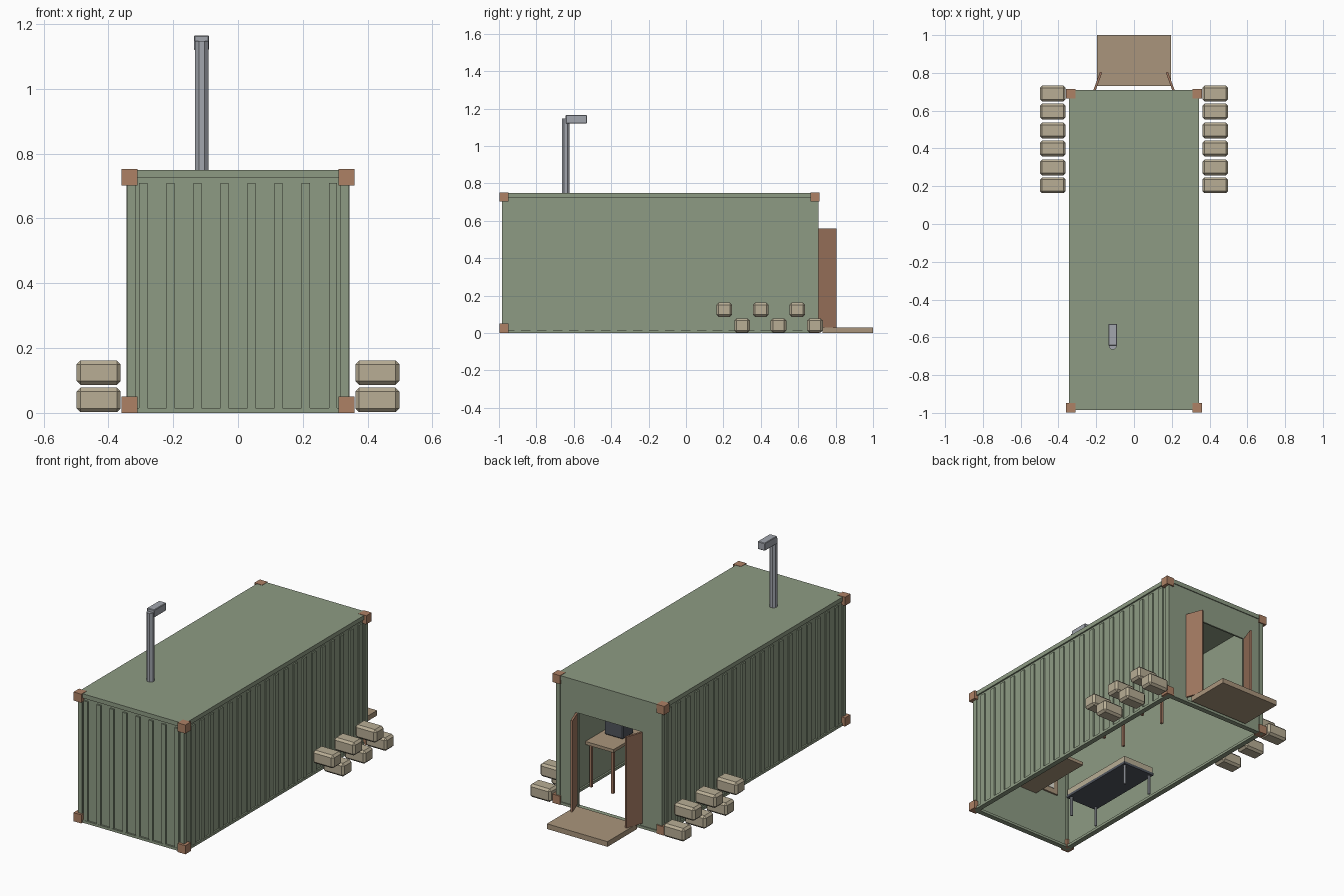
import bpy, bmesh, math
from mathutils import Matrix, Vector

if "Cube" in bpy.data.objects:
    bpy.data.objects.remove(bpy.data.objects["Cube"])


def mat(name, r, g, b):
    m = bpy.data.materials.new(name)
    m.diffuse_color = (r, g, b, 1)
    m.use_nodes = True
    m.node_tree.nodes["Principled BSDF"].inputs["Base Color"].default_value = m.diffuse_color
    return m


GREEN = mat("green_paint", 0.27, 0.33, 0.23)
RUST = mat("rust", 0.42, 0.22, 0.13)
WOOD = mat("wood", 0.40, 0.30, 0.20)
DOOR = mat("door_brown", 0.36, 0.19, 0.12)
SAND = mat("sand", 0.48, 0.42, 0.30)
STEEL = mat("steel", 0.36, 0.38, 0.42)
DARK = mat("dark_grey", 0.08, 0.09, 0.11)
PAPER = mat("paper", 0.75, 0.73, 0.65)


def build(name, boxes, material, bevel=0):
    """One object from (x0, x1, y0, y1, z0, z1) boxes."""
    bm = bmesh.new()
    for x0, x1, y0, y1, z0, z1 in boxes:
        m = Matrix.Translation(((x0 + x1) / 2, (y0 + y1) / 2, (z0 + z1) / 2))
        bmesh.ops.create_cube(bm, size=1, matrix=m @ Matrix.Diagonal(
            (x1 - x0, y1 - y0, z1 - z0, 1)))
    me = bpy.data.meshes.new(name)
    bm.to_mesh(me)
    bm.free()
    ob = bpy.data.objects.new(name, me)
    bpy.context.collection.objects.link(ob)
    me.materials.append(material)
    if bevel:
        b = ob.modifiers.new("bevel", 'BEVEL')
        b.width, b.segments = bevel, 1
    return ob


def mirror_x(boxes):
    return boxes + [(-b[1], -b[0], *b[2:]) for b in boxes]


def tube(name, x, y, z0, z1, r, material, sides=8):
    bpy.ops.mesh.primitive_cylinder_add(
        vertices=sides, radius=r, depth=z1 - z0, location=(x, y, (z0 + z1) / 2),
        rotation=(0, 0, math.pi / sides))
    ob = bpy.context.object
    ob.name = name
    ob.data.materials.append(material)
    return ob


W, F, B, H = 0.345, -0.985, 0.71, 0.75   # half width, front, back, height

# Container shell: roof, walls, rails; open underneath
build("roof", [(-W, W, F, B, 0.725, H)], GREEN)
build("side_walls", mirror_x([(0.325, 0.336, -0.97, 0.70, 0.01, 0.73)]), GREEN)
build("front_wall", [(-0.335, 0.335, -0.975, -0.965, 0.01, 0.73)], GREEN)
build("back_wall", mirror_x([(0.20, 0.335, 0.695, 0.705, 0.01, 0.73)])
      + [(-0.20, 0.20, 0.695, 0.705, 0.56, 0.73)], GREEN)
build("bottom_rails", mirror_x([(0.315, W, F, B, 0, 0.015)])
      + [(-0.315, 0.315, F, F + 0.03, 0, 0.015),
         (-0.315, 0.315, B - 0.03, B, 0, 0.015)], GREEN)
build("corner_posts", mirror_x([(0.315, 0.342, -0.983, -0.955, 0, 0.73),
                                (0.315, 0.342, 0.68, 0.708, 0, 0.73)]), GREEN)

# Vertical wall ribs
build("side_ribs", mirror_x([(0.33, 0.344, y - 0.017, y + 0.017, 0.015, 0.71)
      for y in [-0.90 + 0.0855 * i for i in range(19)]]), GREEN)
build("front_ribs", [(x - 0.0125, x + 0.0125, -0.984, -0.97, 0.015, 0.71)
      for x in [-0.2925 + 0.0836 * i for i in range(8)]], GREEN)

# Corner castings
build("corner_castings", mirror_x([(0.31, 0.36, y, y + 0.05, z, z + 0.05)
      for y in (-0.998, 0.665) for z in (0, 0.702)]), RUST)

# Open double door and porch step
for side in (-1, 1):
    leaf = build("door_leaf", [(-0.006, 0.006, 0, 0.105, 0.03, 0.56)], DOOR)
    leaf.location = (side * 0.21, 0.705, 0)
    leaf.rotation_euler.z = side * math.radians(20)
build("porch_step", [(-0.195, 0.195, 0.73, 1.0, 0, 0.03)], WOOD)

# Sandbags, two staggered rows each side
bags = [(0.362, 0.498, y - 0.042, y + 0.042, 0.002, 0.078) for y in (0.30, 0.495, 0.69)]
bags += [(0.362, 0.498, y - 0.042, y + 0.042, 0.086, 0.162) for y in (0.205, 0.40, 0.595)]
build("sandbags", mirror_x(bags), SAND, bevel=0.012)

# Periscope
tube("periscope_tube", -0.112, -0.643, 0.50, 1.148, 0.022, STEEL)
build("periscope_head", [(-0.136, -0.089, -0.643, -0.53, 1.12, 1.165)], STEEL, bevel=0.003)

# Desk with radio near the door
build("desk_top", [(0.145, 0.325, 0.08, 0.46, 0.25, 0.268)], WOOD)
build("desk_legs", [(x - 0.007, x + 0.007, y - 0.007, y + 0.007, 0, 0.25)
      for x in (0.165, 0.305) for y in (0.105, 0.435)], DOOR)
build("radio", [(0.175, 0.295, 0.23, 0.33, 0.268, 0.36)], DARK, bevel=0.006)
tube("radio_antenna", 0.27, 0.26, 0.35, 0.46, 0.003, DARK, 6)

# Cot
build("cot_frame", [(-0.30, -0.09, -0.69, -0.19, 0.115, 0.13)], DARK)
build("cot_mattress", [(-0.297, -0.093, -0.687, -0.193, 0.13, 0.165)], SAND)
for x in (-0.285, -0.11):
    for y in (-0.67, -0.21):
        tube("cot_leg", x, y, 0, 0.115, 0.008, STEEL)

# Chart shelf and board on the front wall
build("chart_shelf", [(-0.10, 0.28, -0.965, -0.56, 0.27, 0.29)], WOOD)
build("chart_board", [(-0.25, 0.22, -0.965, -0.955, 0.31, 0.52)], WOOD)
build("chart_sheet", [(-0.22, 0.18, -0.955, -0.952, 0.34, 0.49)], PAPER)
